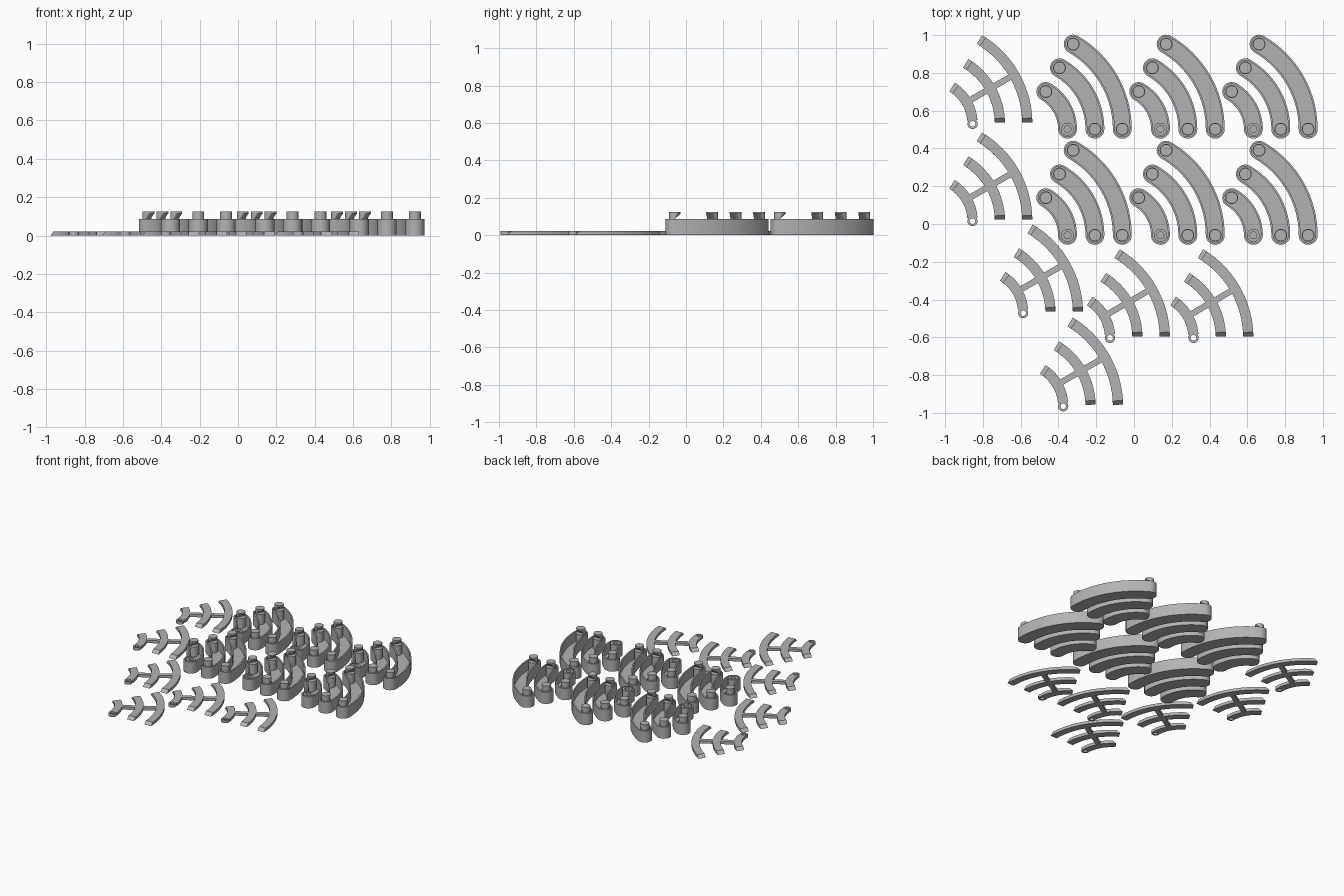
import bpy, bmesh, math
from mathutils import Vector

if "Cube" in bpy.data.objects:
    bpy.data.objects.remove(bpy.data.objects["Cube"])

SWEEP = math.radians(60)
RADII = (0.23, 0.375, 0.52)
BODY_H, PEG_H, LID_H = 0.087, 0.125, 0.022

grey = bpy.data.materials.new("grey plastic")
grey.diffuse_color = (0.45, 0.45, 0.45, 1)
grey.use_nodes = True
grey.node_tree.nodes["Principled BSDF"].inputs["Base Color"].default_value = grey.diffuse_color


def loft(bm, loops, closed=False):
    """Skin a stack of equal-length loops; cap the ends, or join last to first."""
    rings = [[bm.verts.new(p) for p in loop] for loop in loops]
    n = len(rings[0])
    pairs = list(zip(rings, rings[1:]))
    if closed:
        pairs.append((rings[-1], rings[0]))
    else:
        bm.faces.new(rings[0][::-1])
        bm.faces.new(rings[-1])
    for a, b in pairs:
        for i in range(n):
            j = (i + 1) % n
            bm.faces.new((a[i], a[j], b[j], b[i]))


def finish(bm, name):
    bmesh.ops.recalc_face_normals(bm, faces=bm.faces)
    mesh = bpy.data.meshes.new(name)
    bm.to_mesh(mesh)
    bm.free()
    mesh.materials.append(grey)
    mesh.shade_smooth()
    mesh.set_sharp_from_angle(angle=math.radians(30))
    return mesh


def polar(r, a, z=0.0):
    return Vector((r * math.cos(a), r * math.sin(a), z))


def circle(c, r, z, n=32):
    return [(c.x + r * math.cos(2 * math.pi * i / n),
             c.y + r * math.sin(2 * math.pi * i / n), z) for i in range(n)]


def round_ended_arc(radius, w, z, n=20, caps=12):
    """Outline of an arc band with rounded ends."""
    pts = [polar(radius + w, SWEEP * i / n, z) for i in range(n + 1)]
    end, start = polar(radius, SWEEP, z), polar(radius, 0, z)
    pts += [end + polar(w, SWEEP + math.pi * i / caps) for i in range(1, caps)]
    pts += [polar(radius - w, SWEEP * (1 - i / n), z) for i in range(n + 1)]
    pts += [start + polar(w, math.pi + math.pi * i / caps) for i in range(1, caps)]
    return pts


def channel(radius):
    """Curved trough with thin walls and a closed floor."""
    bm = bmesh.new()
    loft(bm, [round_ended_arc(radius, 0.04, 0.012),
              round_ended_arc(radius, 0.04, BODY_H),
              round_ended_arc(radius, 0.05, BODY_H),
              round_ended_arc(radius, 0.05, 0)])
    return finish(bm, "channel")


def hook_post(radius, angle, sign):
    """Round post with an undercut peg that opens toward the channel."""
    bm = bmesh.new()
    c = polar(radius, angle)
    along = polar(1, angle + sign * math.pi / 2)
    loft(bm, [circle(c, 0.034, 0.012), circle(c, 0.034, BODY_H)])
    neck = []
    for p in circle(c, 0.031, BODY_H):
        t = (Vector(p) - c).dot(along)
        neck.append(Vector(p) - along * max(t, 0))
    loft(bm, [neck, circle(c, 0.031, BODY_H + 0.028), circle(c, 0.031, PEG_H)])
    return finish(bm, "hook_post")


def screw_post(radius):
    """Round post with a blind hole in its top."""
    bm = bmesh.new()
    c = polar(radius, 0)
    loft(bm, [circle(c, 0.034, 0.012), circle(c, 0.034, BODY_H),
              circle(c, 0.018, BODY_H), circle(c, 0.018, 0.03)])
    return finish(bm, "screw_post")


def lid_arc(radius, ring_end, n=20, w=0.027):
    """Flat curved strip whose ends slope inward toward the top."""
    bm = bmesh.new()
    lo = (0.018 if ring_end else 0.008) / radius
    hi, slope = SWEEP - 0.008 / radius, 0.022 / radius
    loops = []
    for i in range(n + 1):
        f = i / n
        b = lo + (hi - lo) * f
        top_lo = lo if ring_end else lo + slope
        t = top_lo + (hi - slope - top_lo) * f
        loops.append([polar(radius - w, b), polar(radius + w, b),
                      polar(radius + w, t, LID_H), polar(radius - w, t, LID_H)])
    loft(bm, loops)
    return finish(bm, "lid_strip")


def lid_ring():
    bm = bmesh.new()
    c = polar(RADII[0], 0)
    loft(bm, [circle(c, 0.027, 0), circle(c, 0.027, LID_H),
              circle(c, 0.015, LID_H), circle(c, 0.015, 0)], closed=True)
    return finish(bm, "lid_ring")


def lid_bar():
    """Straight spoke joining the three strips."""
    bm = bmesh.new()
    out, side = polar(1, SWEEP / 2), polar(0.016, SWEEP / 2 + math.pi / 2)
    loft(bm, [[out * r - side + Vector((0, 0, z)) for r, z in ((RADII[0], 0.001), (RADII[2], 0.001))] +
              [out * r + side + Vector((0, 0, z)) for r, z in ((RADII[2], 0.001), (RADII[0], 0.001))],
              [out * RADII[0] - side + Vector((0, 0, LID_H - 0.001)),
               out * RADII[2] - side + Vector((0, 0, LID_H - 0.001)),
               out * RADII[2] + side + Vector((0, 0, LID_H - 0.001)),
               out * RADII[0] + side + Vector((0, 0, LID_H - 0.001))]])
    return finish(bm, "lid_bar")


def place(meshes, x, y):
    for mesh in meshes:
        ob = bpy.data.objects.new(mesh.name.split(".")[0], mesh)
        ob.location = (x, y, 0)
        bpy.context.collection.objects.link(ob)


# Trough sets: three concentric channels with posts at both ends
trough_set = [channel(r) for r in RADII]
trough_set += [hook_post(r, SWEEP, -1) for r in RADII]
trough_set += [hook_post(r, 0, 1) for r in RADII[1:]]
trough_set.append(screw_post(RADII[0]))
for row_y in (0.502, -0.06):
    for col in range(3):
        place(trough_set, -0.582 + 0.492 * col, row_y)

# Lid sets: three strips, a spoke and a screw ring, placed by ring centre
lid_set = [lid_arc(r, r == RADII[0]) for r in RADII] + [lid_ring(), lid_bar()]
for x, y in ((-0.855, 0.53), (-0.855, 0.015), (-0.587, -0.472),
             (-0.127, -0.603), (0.315, -0.603), (-0.375, -0.965)):
    place(lid_set, x - RADII[0], y)
